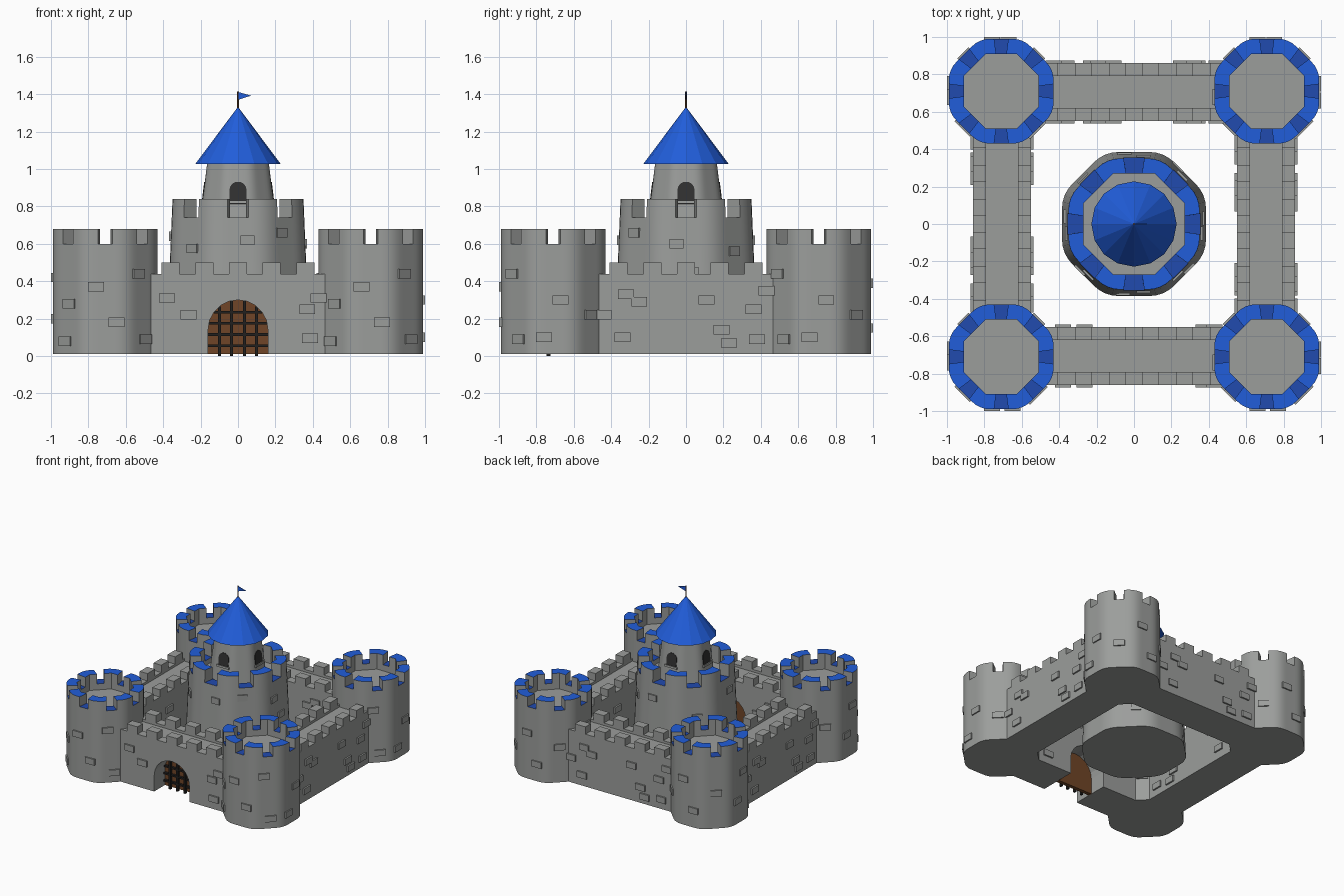
import bpy, bmesh, math
from mathutils import Matrix, Vector

if "Cube" in bpy.data.objects:
    bpy.data.objects.remove(bpy.data.objects["Cube"])


def material(name, rgb):
    m = bpy.data.materials.new(name)
    m.diffuse_color = (*rgb, 1)
    m.use_nodes = True
    m.node_tree.nodes["Principled BSDF"].inputs["Base Color"].default_value = m.diffuse_color
    return m


STONE = material("grey stone", (0.33, 0.34, 0.33))
BLUE = material("roof blue", (0.015, 0.11, 0.70))
DEEP = material("deep blue", (0.015, 0.07, 0.43))
WOOD = material("brown wood", (0.16, 0.06, 0.02))
IRON = material("black iron", (0.015, 0.014, 0.013))
DARK = material("window dark", (0.03, 0.03, 0.03))


def rot(k):
    return Matrix.Rotation(k, 4, 'Z')


def finish(name, bm, *mats, smooth=False):
    bmesh.ops.recalc_face_normals(bm, faces=bm.faces)
    me = bpy.data.meshes.new(name)
    bm.to_mesh(me)
    bm.free()
    for m in mats:
        me.materials.append(m)
    ob = bpy.data.objects.new(name, me)
    bpy.context.collection.objects.link(ob)
    if smooth:
        bpy.ops.object.select_all(action='DESELECT')
        ob.select_set(True)
        bpy.context.view_layer.objects.active = ob
        bpy.ops.object.shade_smooth_by_angle(angle=math.radians(30))
    return ob


def extrude(name, outline, y0, y1, mat, mx=Matrix()):
    """Extrude an outline in the xz plane from y0 to y1."""
    bm = bmesh.new()
    a, b = [[bm.verts.new(mx @ Vector((x, y, z))) for x, z in outline] for y in (y0, y1)]
    bm.faces.new(a)
    bm.faces.new(b[::-1])
    for i in range(len(a)):
        j = (i + 1) % len(a)
        bm.faces.new((a[i], a[j], b[j], b[i]))
    return finish(name, bm, mat)


def box(bm, mx, pos, size):
    bmesh.ops.create_cube(bm, size=1, matrix=mx @ Matrix.Translation(pos) @ Matrix.Diagonal((*size, 1)))


def arch(w, z0, spring, rise, n=10):
    arc = [(-w * math.cos(math.pi * i / n), spring + rise * math.sin(math.pi * i / n)) for i in range(n + 1)]
    return [(-w, z0)] + arc + [(w, z0)]


SEG = 4
STEP = math.pi / 4


def side(a, c, segs=SEG):
    """One eighth of a rounded octagon: notch edges, then the rounded corner."""
    r = 0.48 * a
    d = (a - r) / math.cos(STEP / 2)
    pts = [(a, -c), (a, c)]
    for i in range(segs + 1):
        t = STEP * i / segs
        pts.append((d * math.cos(STEP / 2) + r * math.cos(t), d * math.sin(STEP / 2) + r * math.sin(t)))
    return pts


def ring(bm, pts, z, cx, cy):
    return [[bm.verts.new(rot(k * STEP) @ Vector((x, y, z)) + Vector((cx, cy, 0))) for x, y in pts]
            for k in range(8)]


def flat(rows):
    return [v for row in rows for v in row]


def bridge(bm, a, b):
    a, b = flat(a), flat(b)
    for i in range(len(a)):
        j = (i + 1) % len(a)
        bm.faces.new((a[i], a[j], b[j], b[i]))


def tower(name, cx, cy, a0, a1, zc, zt, zf, inner, c):
    """Rounded octagonal tower with a sunken roof and eight corner merlons."""
    bm = bmesh.new()
    z0 = 0.01
    am = a0 + (a1 - a0) * (zc - z0) / (zt - z0)
    ci = c * inner / a1
    ipts = [(inner, -ci), (inner, ci), (inner, inner * math.tan(STEP / 2))]
    base, mid, top = [ring(bm, side(a, c), z, cx, cy) for a, z in ((a0, z0), (am, zc), (a1, zt))]
    floor, imid, itop = [ring(bm, ipts, z, cx, cy) for z in (zf, zc, zt)]
    bm.faces.new(flat(base))
    bm.faces.new(flat(floor))
    bridge(bm, base, mid)
    bridge(bm, floor, imid)
    for k in range(8):
        n = (k + 1) % 8
        bm.faces.new((mid[k][0], mid[k][1], imid[k][1], imid[k][0])).material_index = 2
        lo, hi = [m[k][1:] + [m[n][0]] + [i[n][0], i[k][2], i[k][1]] for m, i in ((mid, imid), (top, itop))]
        for i in range(len(lo)):
            j = (i + 1) % len(lo)
            bm.faces.new((lo[i], lo[j], hi[j], hi[i]))
        bm.faces.new(hi).material_index = 1
    return finish(name, bm, STONE, BLUE, DEEP, smooth=True)


# corner towers, with raised stones
tower_stones = [(0, -.05, .37), (0, .06, .18), (1, .02, .09), (1, -.03, .44), (2, .04, .30), (2, -.05, .10),
                (3, 0, .22), (4, -.04, .39), (4, .05, .15), (5, 0, .30), (6, .03, .42), (6, -.04, .20),
                (7, .01, .28), (7, -.02, .08)]
for fx, nx in ((-1, "left"), (1, "right")):
    for fy, ny in ((-1, "front"), (1, "back")):
        tower(f"{ny}_{nx}_tower", .71 * fx, .71 * fy, .28, .28, .60, .68, .55, .20, .038)
        bm = bmesh.new()
        for k, u, z in tower_stones:
            mx = Matrix.Translation((.71 * fx, .71 * fy, 0)) @ rot(k * STEP)
            box(bm, mx, (u, -.275, z), (.085, .03, .05))
        finish(f"{ny}_{nx}_tower_stones", bm, STONE)

# curtain walls with a crenellated parapet on both edges
gate = arch(.16, .01, .14, .16)
crenels = [(-.52, .42), (-.52, .44)]
for i in range(-2, 3):
    x = i * .18
    crenels += [(x - .048, .44), (x - .048, .50), (x + .048, .50), (x + .048, .44)]
crenels += [(.52, .44), (.52, .42)]
front_stones = [(-.38, .31), (-.265, .22), (.37, .25), (.43, .31), (.385, .095)]
plain_stones = [(-.32, .33), (-.25, .29), (.11, .30), (.43, .35), (-.34, .10), (.19, .14), (.23, .07),
                (.36, .25), (-.44, .22), (.38, .09)]
for k, name in enumerate(("front", "right", "back", "left")):
    mx = rot(k * math.pi / 2)
    opening = gate if k == 0 else []
    extrude(f"{name}_wall", [(-.55, .01)] + opening + [(.55, .01), (.55, .42), (-.55, .42)], -.86, -.55, STONE, mx)
    extrude(f"{name}_outer_parapet", crenels, -.86, -.79, STONE, mx)
    extrude(f"{name}_inner_parapet", crenels, -.62, -.55, STONE, mx)
    bm = bmesh.new()
    for u, z in front_stones if k == 0 else plain_stones:
        box(bm, mx, (u, -.858, z), (.085, .03, .05))
        box(bm, mx, (u, -.552, z), (.085, .03, .05))
    finish(f"{name}_wall_stones", bm, STONE)

# gate door and iron grate, set back in the passage
extrude("gate_door", arch(.16, .01, .14, .16), -.72, -.69, WOOD)
bm = bmesh.new()
for x in (-.10, -.034, .034, .10):
    h = .14 + .16 * math.sqrt(1 - (x / .16) ** 2)
    box(bm, Matrix(), (x, -.735, h / 2), (.016, .02, h))
for z in (.055, .115, .175, .235):
    w = .16 * math.sqrt(1 - max(0, (z - .14) / .16) ** 2)
    box(bm, Matrix(), (0, -.73, z), (2 * w, .02, .014))
finish("gate_grate", bm, IRON)

# central keep
tower("keep", 0, 0, .385, .35, .74, .84, .70, .27, .055)
bm = bmesh.new()
for k, u, z in [(0, .05, .62), (0, -.06, .30), (1, -.03, .66), (1, .04, .25), (2, .03, .45), (2, -.05, .60),
                (3, 0, .56), (3, .05, .18), (4, -.05, .62), (4, .05, .33), (5, .02, .50), (6, -.04, .40),
                (6, .05, .64), (7, .02, .575), (7, -.03, .20)]:
    box(bm, rot(k * STEP), (u, -(.385 - .042 * z) + .005, z), (.075, .03, .05))
finish("keep_stones", bm, STONE)

# upper turret
bm = bmesh.new()
lo, hi = [ring(bm, side(a, .02), z, 0, 0) for a, z in ((.205, .70), (.164, 1.04))]
bridge(bm, lo, hi)
bm.faces.new(flat(lo))
bm.faces.new(flat(hi))
finish("turret", bm, STONE, smooth=True)

# arched windows and sills on four sides, leaning with the turret wall
lean = Matrix.Translation((0, -.189, .83)) @ Matrix.Rotation(-math.atan(.12), 4, 'X')
for k, name in enumerate(("front", "right", "back", "left")):
    mx = rot(k * math.pi / 2) @ lean
    extrude(f"{name}_window", arch(.045, 0, .06, .042), -.004, .004, DARK, mx)
    bm = bmesh.new()
    box(bm, mx, (0, -.002, -.008), (.11, .02, .016))
    finish(f"{name}_window_sill", bm, STONE)

# cone roof, flag pole and pennant
bm = bmesh.new()
bmesh.ops.create_cone(bm, cap_ends=True, segments=16, radius1=.228, radius2=0, depth=.305,
                      matrix=Matrix.Translation((0, 0, 1.18)))
finish("cone_roof", bm, BLUE)
bm = bmesh.new()
bmesh.ops.create_cone(bm, cap_ends=True, segments=8, radius1=.005, radius2=.005, depth=.11,
                      matrix=Matrix.Translation((0, 0, 1.36)))
finish("flag_pole", bm, WOOD)
extrude("pennant", [(0, 1.37), (.07, 1.392), (0, 1.412)], -.003, .003, BLUE)
